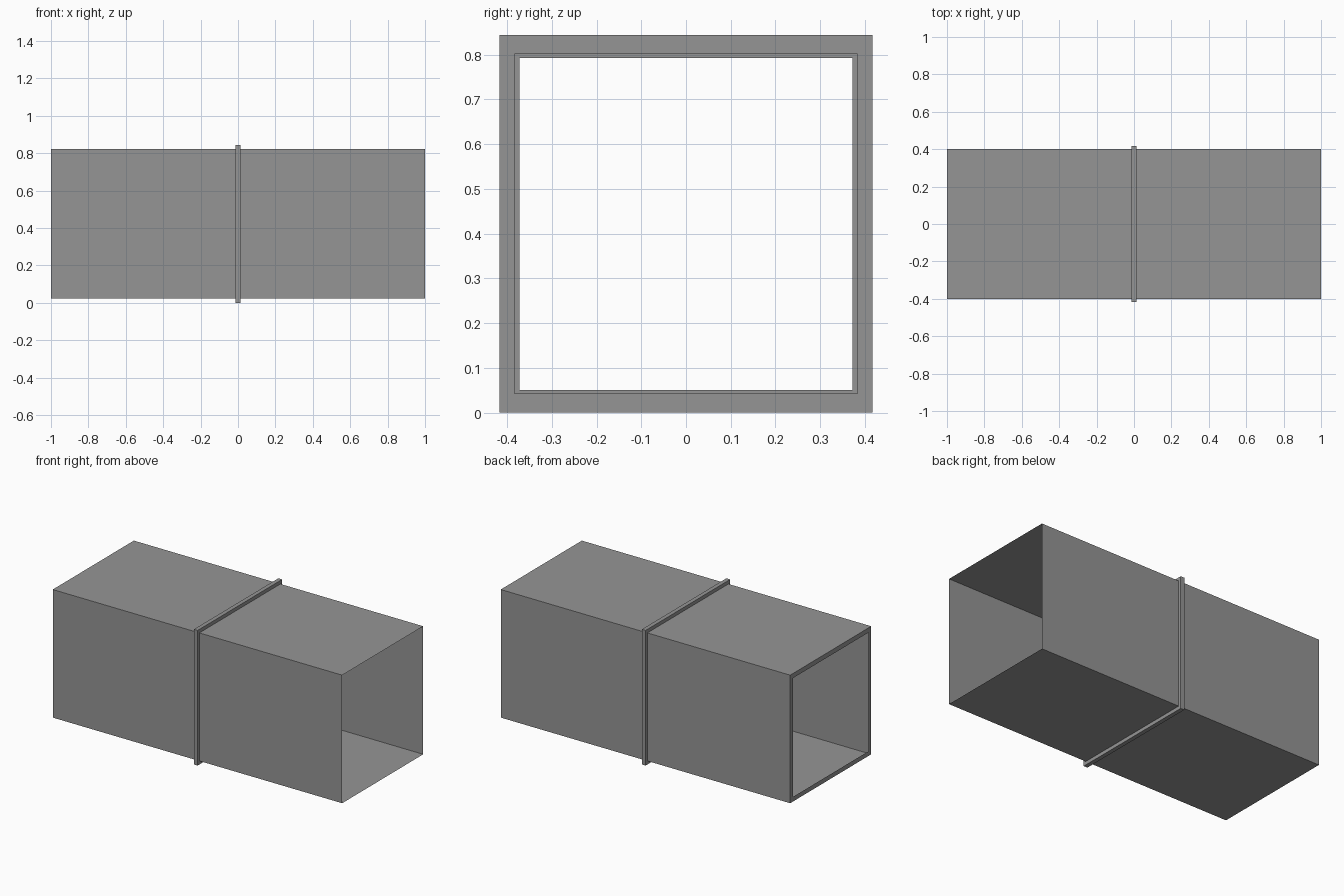
import bpy, bmesh

cube = bpy.data.objects.get("Cube")
if cube:
    bpy.data.objects.remove(cube, do_unlink=True)

MID_Z = 0.422
HALF = 0.4

metal = bpy.data.materials.new("duct grey")
metal.use_nodes = True
GREY = (0.3, 0.3, 0.3, 1)
metal.diffuse_color = GREY
metal.node_tree.nodes["Principled BSDF"].inputs["Base Color"].default_value = GREY


def loop(bm, x, hy, hz):
    """Square loop of vertices across the duct."""
    return [bm.verts.new((x, sy * hy, MID_Z + sz * hz))
            for sy, sz in ((-1, -1), (1, -1), (1, 1), (-1, 1))]


def bridge(bm, a, b):
    for i in range(4):
        j = (i + 1) % 4
        bm.faces.new((a[i], a[j], b[j], b[i]))


def finish(bm, name):
    bmesh.ops.recalc_face_normals(bm, faces=bm.faces)
    mesh = bpy.data.meshes.new(name)
    bm.to_mesh(mesh)
    bm.free()
    mesh.materials.append(metal)
    obj = bpy.data.objects.new(name, mesh)
    bpy.context.collection.objects.link(obj)


# Sheet duct, open at one end, with an inward lip at the other
bm = bmesh.new()
open_end = loop(bm, 1, HALF, HALF)
lip_outer = loop(bm, -1, HALF, HALF)
lip_inner = loop(bm, -1, 0.372, 0.371)
bridge(bm, open_end, lip_outer)
bridge(bm, lip_outer, lip_inner)
finish(bm, "duct")

# Solid joint frame around the middle
bm = bmesh.new()
rings = [loop(bm, x, hy, hz) for x, hy, hz in (
    (-0.013, 0.417, 0.422), (0.013, 0.417, 0.422),
    (0.013, 0.383, 0.379), (-0.013, 0.383, 0.379))]
for k in range(4):
    bridge(bm, rings[k], rings[(k + 1) % 4])
finish(bm, "joint_frame")
